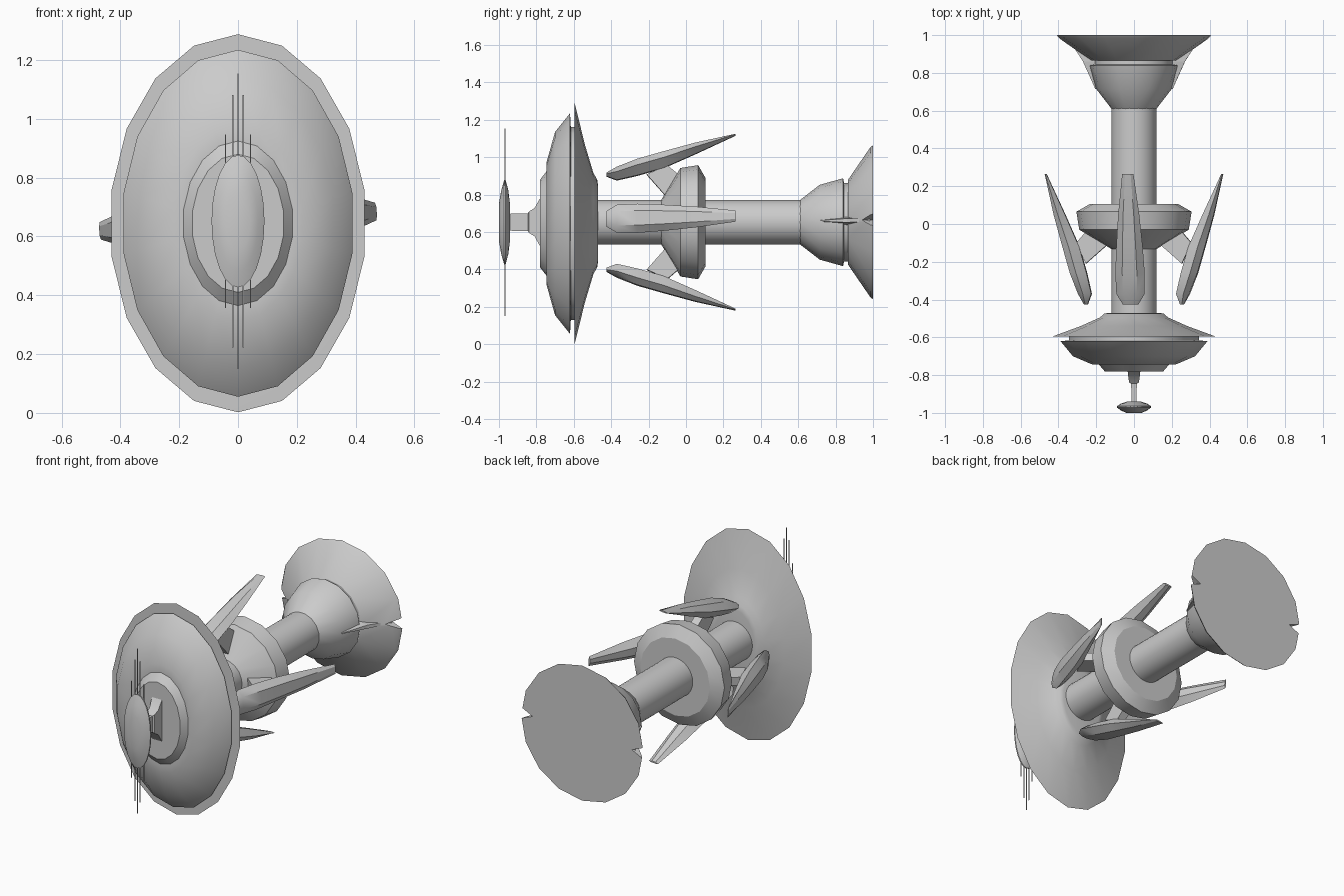
import bpy, bmesh, math
from mathutils import Matrix, Vector

old = bpy.data.objects.get("Cube")
if old:
    bpy.data.objects.remove(old, do_unlink=True)

hull = bpy.data.materials.new("hull_grey")
hull.use_nodes = True
hull.diffuse_color = (0.6, 0.6, 0.6, 1)
hull.node_tree.nodes["Principled BSDF"].inputs["Base Color"].default_value = (0.6, 0.6, 0.6, 1)

AXIS_Z = 0.652      # height of the main axis
DISC_Z = 0.645      # height of the front disc
TILT = math.radians(4)


def skin(name, rings, smooth=30):
    """Join matching closed rings of points into a capped solid."""
    bm = bmesh.new()
    loops = [[bm.verts.new(p) for p in ring] for ring in rings]
    n = len(loops[0])
    for a, b in zip(loops, loops[1:]):
        for i in range(n):
            j = (i + 1) % n
            bm.faces.new((a[i], a[j], b[j], b[i]))
    bm.faces.new(loops[0])
    bm.faces.new(loops[-1])
    bmesh.ops.recalc_face_normals(bm, faces=bm.faces)
    mesh = bpy.data.meshes.new(name)
    bm.to_mesh(mesh)
    bm.free()
    mesh.materials.append(hull)
    ob = bpy.data.objects.new(name, mesh)
    bpy.context.collection.objects.link(ob)
    bpy.ops.object.select_all(action="DESELECT")
    ob.select_set(True)
    bpy.context.view_layer.objects.active = ob
    if smooth:
        bpy.ops.object.shade_smooth_by_angle(angle=math.radians(smooth))
    return ob


def lathe(name, profile, sides, z=AXIS_Z, squash=1.0, smooth=30):
    """Turn (y, radius) points about the long axis; squash narrows x."""
    turns = [2 * math.pi * i / sides for i in range(sides)]
    return skin(name, [[(r * squash * math.sin(t), y, z + r * math.cos(t)) for t in turns]
                       for y, r in profile], smooth)


def place(points, angle):
    """Turn points given as (side, y, radius) about the main axis."""
    m = Matrix.Translation((0, 0, AXIS_Z)) @ Matrix.Rotation(angle, 4, "Y")
    return [m @ Vector(p) for p in points]


# Elliptical front disc: back dish, groove core and front bowl
lathe("disc_back", [(-0.47, 0.2), (-0.475, 0.235), (-0.495, 0.27), (-0.54, 0.42),
                    (-0.595, 0.643), (-0.597, 0.5)], 18, DISC_Z, 0.68)
lathe("disc_core", [(-0.59, 0.515), (-0.63, 0.515)], 18, DISC_Z, 0.68)
lathe("disc_front", [(-0.615, 0.5), (-0.62, 0.59), (-0.70, 0.49), (-0.745, 0.33),
                     (-0.745, 0.28), (-0.78, 0.235)], 18, DISC_Z, 0.67)

# Flat stem carrying the nose lens
stem = [(-0.77, 0.035, 0.14), (-0.785, 0.033, 0.12), (-0.81, 0.03, 0.075), (-0.84, 0.026, 0.057),
        (-0.845, 0.015, 0.048), (-0.95, 0.013, 0.045)]
skin("nose_stem", [[(sx * w, y, DISC_Z + 0.007 + sz * h)
                    for sx, sz in ((-1, -1), (1, -1), (1, 1), (-1, 1))] for y, w, h in stem])
lathe("nose_lens", [(-1, 0.1), (-0.988, 0.17), (-0.972, 0.225), (-0.964, 0.225),
                    (-0.95, 0.17), (-0.94, 0.09)], 24, AXIS_Z, 0.4, 50)

# Needle antennas through the lens
for x, half in ((0, 0.502), (0.018, 0.43), (-0.018, 0.43), (0.042, 0.295), (-0.042, 0.295)):
    skin("antenna", [[(x + sx * 0.002, -0.968 + sy * 0.002, AXIS_Z + s * half)
                      for sx, sy in ((-1, -1), (1, -1), (1, 1), (-1, 1))] for s in (-1, 1)], 0)

# Main shaft and middle collar
lathe("shaft", [(-0.6, 0.119), (0.75, 0.119)], 32)
lathe("middle_collar", [(-0.135, 0.115), (-0.03, 0.29), (0.065, 0.305),
                        (0.105, 0.235), (0.105, 0.1)], 16)

# Four swept fins with struts
blade = [(-0.425, 0.245, 0.265, 0.042), (-0.37, 0.225, 0.295, 0.075), (-0.26, 0.25, 0.338, 0.078),
         (-0.12, 0.29, 0.378, 0.07), (0.05, 0.365, 0.425, 0.056), (0.265, 0.464, 0.473, 0.03)]
strut = [(-0.21, 0.255), (-0.1, 0.305), (0.0, 0.22), (-0.1, 0.13)]
for k in range(4):
    a = k * math.pi / 2 - TILT
    rings = []
    for y, lo, hi, w in blade:
        mid = lo + 0.6 * (hi - lo)
        section = ((-w, mid), (-0.5 * w, hi), (0.5 * w, hi), (w, mid), (0.4 * w, lo), (-0.4 * w, lo))
        rings.append(place([(s, y, r) for s, r in section], a))
    skin("fin_blade", rings)
    skin("fin_strut", [place([(s, y, r) for y, r in strut], a) for s in (-0.025, 0.025)], 0)

# Rear neck and flared tail
lathe("rear_neck", [(0.61, 0.119), (0.715, 0.2), (0.84, 0.235), (0.845, 0.21), (0.9, 0.21)], 16)
flare = lathe("tail_flare", [(0.865, 0.225), (0.985, 0.4), (1.0, 0.412)], 16)

# Side notches in the flare, each with a wedge ridge
for side in (1, -1):
    a = side * math.pi / 2 - TILT / 2
    notch = [(0, 0.335), (0.06, 0.47), (-0.06, 0.47)]
    cutter = skin("notch_cutter", [place([(s, y, r) for s, r in notch], a) for y in (0.8, 1.1)], 0)
    cutter.hide_render = True
    bpy.context.view_layer.objects.active = flare
    cut = flare.modifiers.new("notch", "BOOLEAN")
    cut.operation = "DIFFERENCE"
    cut.solver = "EXACT"
    cut.object = cutter
    bpy.ops.object.modifier_apply(modifier=cut.name)
    bpy.data.objects.remove(cutter, do_unlink=True)
    ridge = [(0.715, 0.17, 0.205, 0.006), (0.86, 0.18, 0.27, 0.026), (0.985, 0.2, 0.35, 0.018)]
    skin("tail_ridge", [place([(-w, y, lo), (w, y, lo), (0.4 * w, y, hi), (-0.4 * w, y, hi)], a)
                        for y, lo, hi, w in ridge], 0)
